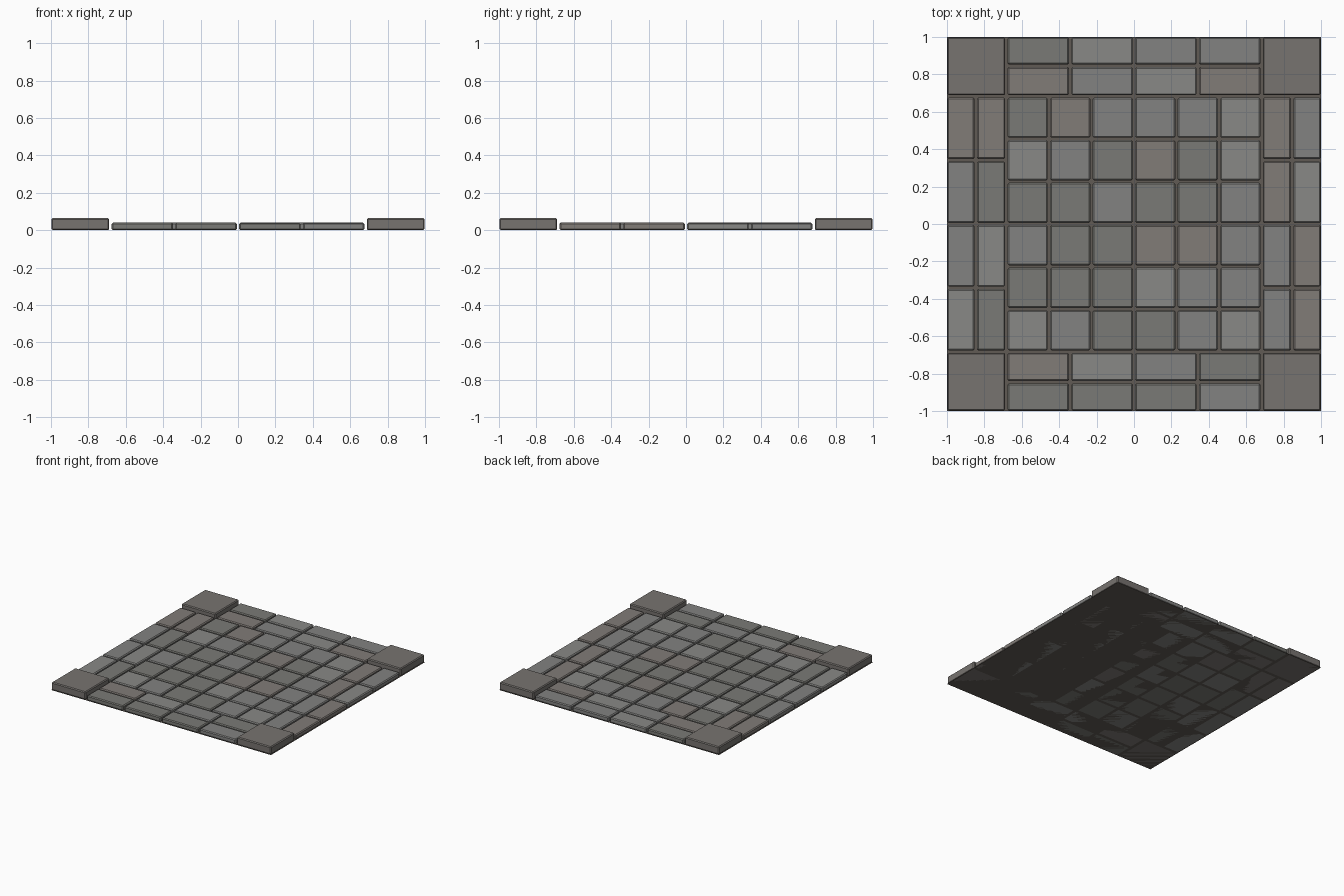
import bpy, bmesh, random
from mathutils import Matrix, Vector

if "Cube" in bpy.data.objects:
    bpy.data.objects.remove(bpy.data.objects["Cube"])

random.seed(4)
GAP = 0.013      # mortar joint between stones
BEVEL = 0.007
INNER = 0.682    # half width of the central field
MID = 0.846      # joint between the two border courses
OUTER = 1.004    # outer cell limit, so stones end just inside 1


def material(name, rgb):
    m = bpy.data.materials.new(name)
    m.diffuse_color = (*rgb, 1)
    m.use_nodes = True
    m.node_tree.nodes["Principled BSDF"].inputs["Base Color"].default_value = m.diffuse_color
    return m


stone_mats = [material("stone_light", (0.25, 0.25, 0.24)),
              material("stone_mid", (0.225, 0.225, 0.22)),
              material("stone_dark", (0.195, 0.195, 0.18)),
              material("stone_warm", (0.22, 0.20, 0.185))]
corner_mat = material("corner_stone", (0.185, 0.172, 0.16))
mortar_mat = material("mortar", (0.12, 0.105, 0.09))


def stones(name, cells, height, mats, vary=0.0):
    """One object of bevelled blocks, each filling a cell (x0, x1, y0, y1) less the joint."""
    bm = bmesh.new()
    for x0, x1, y0, y1 in cells:
        h = height + random.uniform(-vary, vary)
        size = Vector((x1 - x0 - GAP, y1 - y0 - GAP, h))
        mat = Matrix.Translation(((x0 + x1) / 2, (y0 + y1) / 2, h / 2)) @ Matrix.Diagonal((*size, 1))
        verts = bmesh.ops.create_cube(bm, size=1, matrix=mat)["verts"]
        index = random.randrange(len(mats))
        for f in {f for v in verts for f in v.link_faces}:
            f.material_index = index
    bmesh.ops.bevel(bm, geom=bm.edges[:], offset=BEVEL, segments=1,
                    affect='EDGES', profile=0.5, material=-1)
    mesh = bpy.data.meshes.new(name)
    bm.to_mesh(mesh)
    bm.free()
    for m in mats:
        mesh.materials.append(m)
    obj = bpy.data.objects.new(name, mesh)
    bpy.context.collection.objects.link(obj)


def splits(n):
    """Spans dividing the central width into n equal cells."""
    step = 2 * INNER / n
    return [(-INNER + i * step, -INNER + (i + 1) * step) for i in range(n)]


# Thin mortar bed
bpy.ops.mesh.primitive_plane_add(size=2)
bed = bpy.context.object
bed.name = "mortar_bed"
bed.data.materials.append(mortar_mat)

# Raised corner slabs
ends = [(-OUTER, -INNER), (INNER, OUTER)]
stones("corner_slabs", [(*x, *y) for x in ends for y in ends], 0.064, [corner_mat])

# Central field of square pavers
stones("field_pavers", [(*x, *y) for x in splits(6) for y in splits(6)], 0.04, stone_mats, 0.001)

# Two courses of long bricks along each side
courses = [(-OUTER, -MID), (-MID, -INNER), (INNER, MID), (MID, OUTER)]
stones("front_back_bricks", [(*s, *c) for c in courses for s in splits(4)], 0.04, stone_mats, 0.001)
stones("side_bricks", [(*c, *s) for c in courses for s in splits(4)], 0.04, stone_mats, 0.001)
